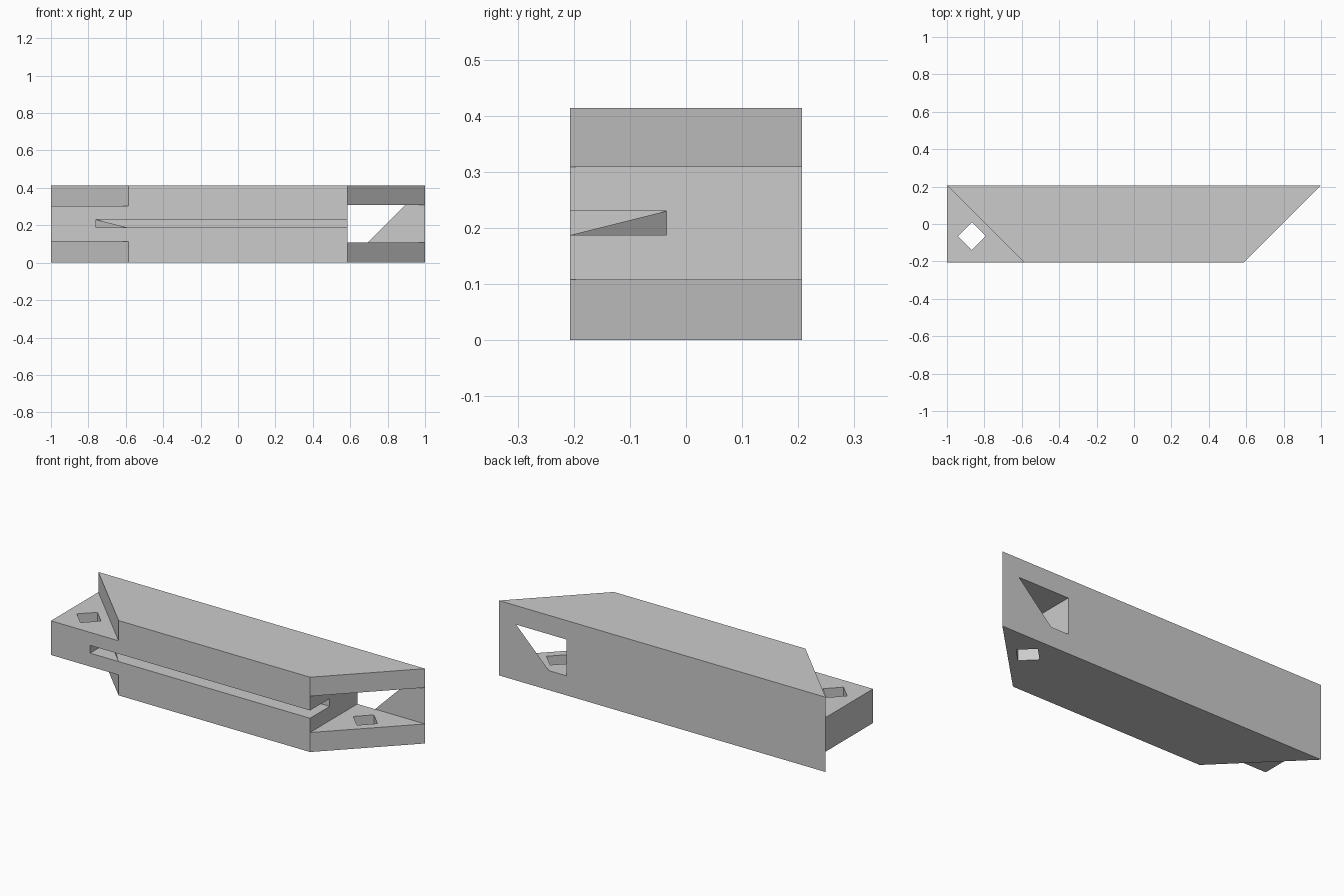
import bpy, bmesh

if "Cube" in bpy.data.objects:
    bpy.data.objects.remove(bpy.data.objects["Cube"])

H = 0.414            # bar height
D = 0.207            # half depth
S = 1 - 2 * D        # half length of the short front side


def prism(name, outline, z0, z1):
    """Extrude a plan outline between two heights."""
    bm = bmesh.new()
    face = bm.faces.new([bm.verts.new((x, y, z0)) for x, y in outline])
    up = bmesh.ops.extrude_face_region(bm, geom=[face])["geom"]
    bmesh.ops.translate(bm, vec=(0, 0, z1 - z0),
                        verts=[v for v in up if isinstance(v, bmesh.types.BMVert)])
    bmesh.ops.recalc_face_normals(bm, faces=bm.faces)
    return finish(name, bm)


def sheet(name, points):
    """A single flat face."""
    bm = bmesh.new()
    bm.faces.new([bm.verts.new(p) for p in points])
    return finish(name, bm)


def finish(name, bm):
    mesh = bpy.data.meshes.new(name)
    bm.to_mesh(mesh)
    bm.free()
    ob = bpy.data.objects.new(name, mesh)
    bpy.context.collection.objects.link(ob)
    return ob


def rect(x0, x1, y0, y1):
    return [(x0, y0), (x1, y0), (x1, y1), (x0, y1)]


def diamond(x, y, r=0.074):
    return [(x - r, y), (x, y - r), (x + r, y), (x, y + r)]


def cut(target, outline, z0, z1):
    """Subtract a prism from the target and discard the cutter."""
    cutter = prism("cutter", outline, z0, z1)
    cutter.hide_render = True
    mod = target.modifiers.new("cut", 'BOOLEAN')
    mod.operation, mod.solver, mod.object = 'DIFFERENCE', 'EXACT', cutter
    bpy.context.view_layer.objects.active = target
    bpy.ops.object.modifier_apply(modifier=mod.name)
    bpy.data.objects.remove(cutter)


# Bar: square on the left, mitred on the right
bar = prism("mitred_bar", [(-1, -D), (S, -D), (1, D), (-1, D)], 0, H)

# Left end: mitred shoulders above and below the tenon
shoulder = [(-1.1, D + 0.1), (-1.1, -D - 0.1), (-S + 0.1, -D - 0.1)]
cut(bar, shoulder, -0.1, 0.113)
cut(bar, shoulder, 0.302, H + 0.1)

# Right end: slot that receives a tenon
Z0, Z1 = 0.108, 0.309
cut(bar, rect(S, 1.2, -0.4, 0.4), Z0, Z1)

# Panel groove along the front
GX, GY, G0, G1 = -0.76, -0.035, 0.187, 0.230
cut(bar, rect(GX, S + 0.1, -0.4, GY), G0, G1)

# Peg holes through the tenon and the lower prong
cut(bar, diamond(-0.867, -0.065), 0.05, 0.36)
cut(bar, diamond(0.728, 0.074), -0.1, 0.15)

# Thin web closing part of the slot at the back
sheet("slot_back_web", [(S + Z0, D, Z0), (S + Z1, D, Z1), (1, D, Z1), (1, D, Z0)])

# Thin triangular web across the groove on the mitre line
sheet("groove_end_web", [(-S, -D, G0), (GX + 0.002, GY, G0), (GX + 0.002, GY, G1)])
